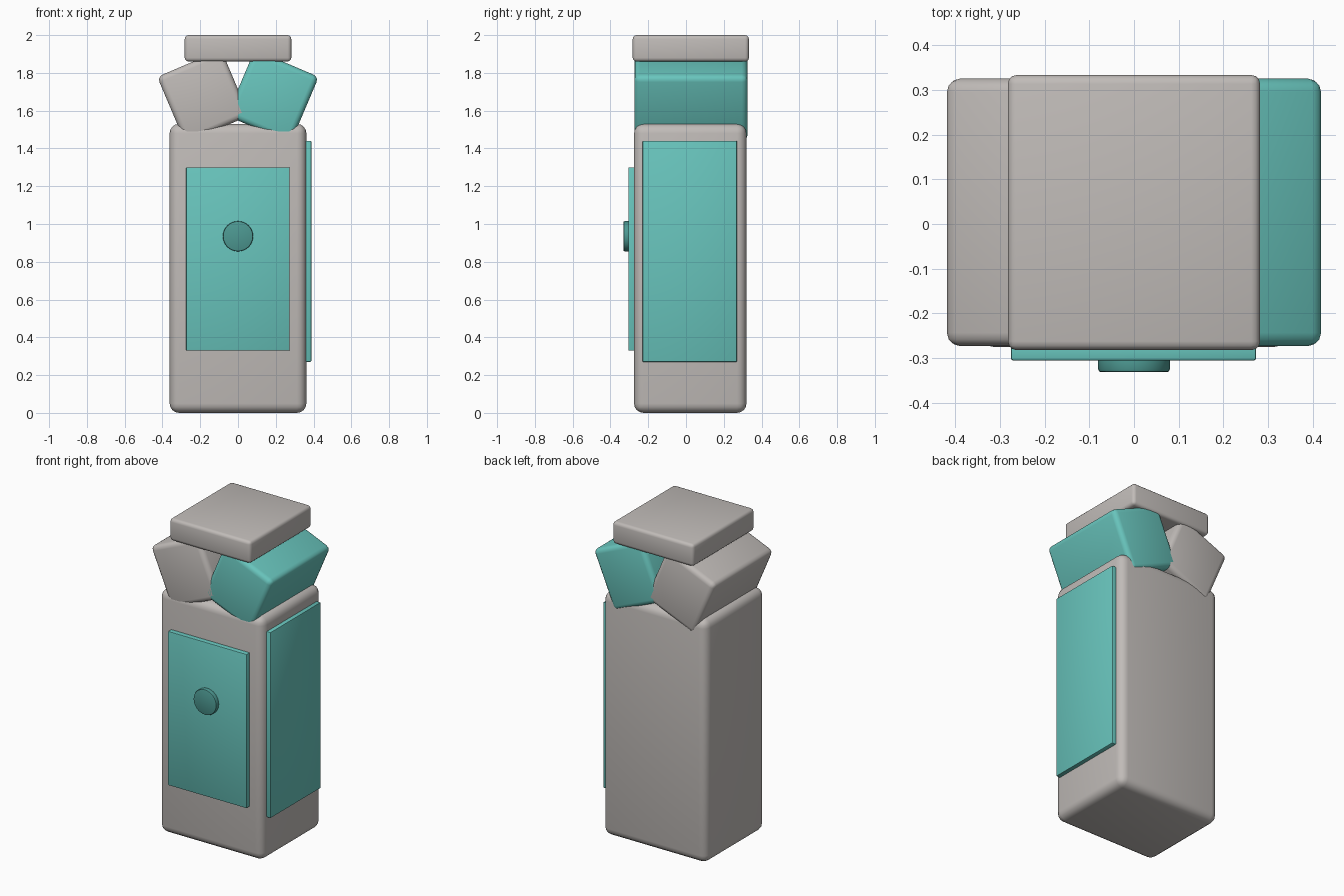
import bpy
import math
from mathutils import Matrix

cube = bpy.data.objects.get("Cube")
if cube:
    bpy.data.objects.remove(cube, do_unlink=True)


def material(name, rgb):
    mat = bpy.data.materials.new(name)
    mat.use_nodes = True
    mat.diffuse_color = (*rgb, 1)
    mat.node_tree.nodes["Principled BSDF"].inputs["Base Color"].default_value = (*rgb, 1)
    return mat


grey = material("warm grey", (0.53, 0.50, 0.48))
teal = material("teal", (0.14, 0.56, 0.51))
dark_teal = material("dark teal", (0.075, 0.32, 0.29))


def finish(obj, name, mat, bevel, segments):
    """Name, colour, round and smooth the active part."""
    obj.name = name
    obj.data.materials.append(mat)
    mod = obj.modifiers.new("rounded edges", 'BEVEL')
    mod.width = bevel
    mod.segments = segments
    mod.limit_method = 'ANGLE'
    bpy.ops.object.modifier_apply(modifier=mod.name)
    bpy.ops.object.shade_smooth_by_angle(angle=math.radians(40))
    return obj


def box(name, x, y, z, mat, bevel, segments=3, tilt=0):
    """Rounded box from its x, y and z ranges, tilted about y."""
    ranges = (x, y, z)
    centre = [(a + b) / 2 for a, b in ranges]
    bpy.ops.mesh.primitive_cube_add(size=1, location=centre)
    obj = bpy.context.object
    obj.data.transform(Matrix.Diagonal([b - a for a, b in ranges] + [1]))
    obj.rotation_euler.y = math.radians(tilt)
    return finish(obj, name, mat, bevel, segments)


# Main carton and cap
box("body", (-0.362, 0.362), (-0.275, 0.32), (0, 1.53), grey, 0.05, 4)
box("cap", (-0.282, 0.282), (-0.282, 0.333), (1.86, 2.0), grey, 0.02)

# Two leaning blocks forming the neck
for name, side, mat in (("right_neck_block", -1, grey), ("left_neck_block", 1, teal)):
    cx = side * 0.184
    box(name, (cx - 0.184, cx + 0.184), (-0.273, 0.325), (1.486, 1.866),
        mat, 0.03, tilt=side * 23)

# Raised panels
box("front_panel", (-0.275, 0.273), (-0.305, -0.26), (0.33, 1.30), teal, 0.005, 2)
box("side_panel", (0.34, 0.388), (-0.23, 0.27), (0.27, 1.44), teal, 0.005, 2)

# Round button on the front panel
bpy.ops.mesh.primitive_cylinder_add(vertices=32, radius=0.08, depth=0.04,
                                    location=(0, -0.311, 0.935),
                                    rotation=(math.pi / 2, 0, 0))
finish(bpy.context.object, "front_button", dark_teal, 0.006, 2)
